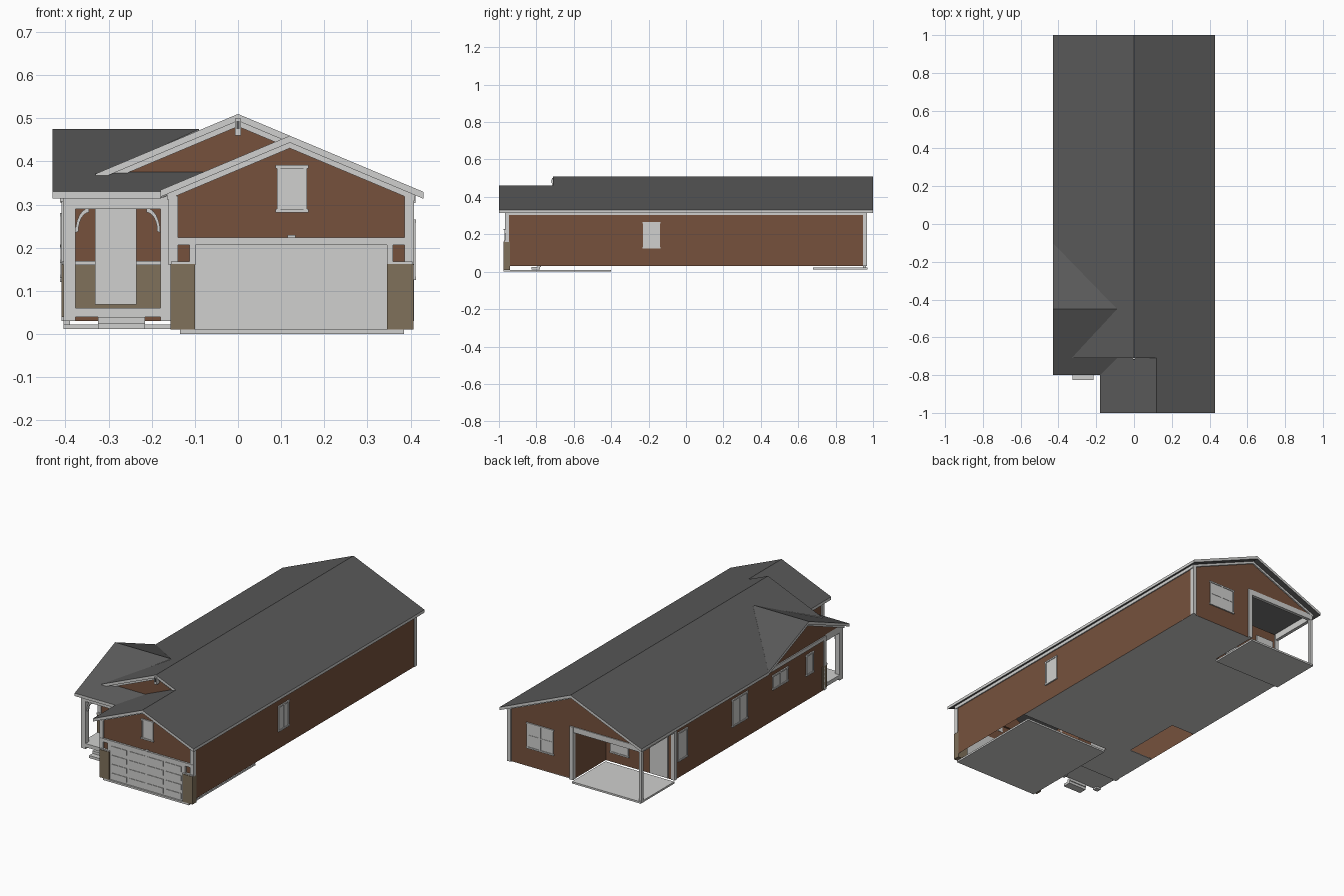
import bpy, bmesh, math
from mathutils import Vector

if "Cube" in bpy.data.objects:
    bpy.data.objects.remove(bpy.data.objects["Cube"])


def material(name, col):
    m = bpy.data.materials.new(name)
    m.diffuse_color = (*col, 1)
    m.use_nodes = True
    m.node_tree.nodes["Principled BSDF"].inputs["Base Color"].default_value = m.diffuse_color
    return m


WHITE = material("white trim", (0.63, 0.63, 0.62))
BROWN = material("brown siding", (0.181, 0.083, 0.046))
STONE = material("tan stone", (0.216, 0.165, 0.105))
ROOF = material("grey shingle", (0.1, 0.1, 0.1))


def finish(name, bm, *mats):
    bmesh.ops.recalc_face_normals(bm, faces=bm.faces[:])
    me = bpy.data.meshes.new(name)
    bm.to_mesh(me)
    bm.free()
    for m in mats:
        me.materials.append(m)
    ob = bpy.data.objects.new(name, me)
    bpy.context.collection.objects.link(ob)
    return ob


def add_prism(bm, pts, vec):
    a = [bm.verts.new(p) for p in pts]
    b = [bm.verts.new(Vector(p) + Vector(vec)) for p in pts]
    bm.faces.new(a)
    bm.faces.new(b[::-1])
    n = len(a)
    for i in range(n):
        bm.faces.new((a[i], b[i], b[(i + 1) % n], a[(i + 1) % n]))


def prism(name, pts, vec, mat):
    bm = bmesh.new()
    add_prism(bm, pts, vec)
    return finish(name, bm, mat)


def boxes(name, mat, *specs):
    """Each spec is x0, x1, y0, y1, z0, z1."""
    bm = bmesh.new()
    for x0, x1, y0, y1, z0, z1 in specs:
        add_prism(bm, [(x0, y0, z0), (x1, y0, z0), (x1, y1, z0), (x0, y1, z0)], (0, 0, z1 - z0))
    return finish(name, bm, mat)


def on_wall(axis, pos, out, a0, a1, z0, z1, d):
    """Box of depth d standing out from a wall plane."""
    lo, hi = sorted((pos - out * 0.002, pos + out * d))
    return (lo, hi, a0, a1, z0, z1) if axis == 'x' else (a0, a1, lo, hi, z0, z1)


def window(name, axis, pos, out, a0, a1, z0, z1, mullions=1, bar=False):
    w, s = 0.008, []
    s.append(on_wall(axis, pos, out, a0, a1, z0, z1, 0.003))
    for e in [a0 + (a1 - a0) * k / (mullions + 1) for k in range(mullions + 2)]:
        e = min(max(e, a0 + w / 2), a1 - w / 2)
        s.append(on_wall(axis, pos, out, e - w / 2, e + w / 2, z0, z1, 0.006))
    for z in (z0, z1 - w):
        s.append(on_wall(axis, pos, out, a0 - 0.003, a1 + 0.003, z, z + w, 0.007))
    if bar:
        zm = (z0 + z1) / 2
        s.append(on_wall(axis, pos, out, a0, a1, zm - 0.003, zm + 0.003, 0.005))
    boxes(name, WHITE, *s)


# ---- Roof planes: outlines in plan, lifted onto their slopes
S = 0.42
T = 0.016
main_z = lambda x, y: 0.51 - S * abs(x)
cross_z = lambda x, y: 0.475 - 0.414 * abs(y + 0.45)
garage_z = lambda x, y: 0.4596 - S * abs(x - 0.12)


def roof(name, outline, zf):
    bm = bmesh.new()
    add_prism(bm, [(x, y, zf(x, y)) for x, y in outline], (0, 0, -T))
    ob = finish(name, bm, ROOF, WHITE)
    for p in ob.data.polygons:
        p.material_index = 1 if abs(p.normal.z) < 0.7 else 0


roof("main_roof_right", [(0, -.71), (.12, -.71), (.12, -1), (.43, -1), (.43, 1), (0, 1)], main_z)
roof("main_roof_left", [(0, -.71), (0, 1), (-.43, 1), (-.43, -.1), (-.09, -.45), (-.33, -.71)], main_z)
roof("cross_roof_back", [(-.43, -.1), (-.43, -.45), (-.09, -.45)], cross_z)
roof("cross_roof_front", [(-.43, -.45), (-.43, -.8), (-.18, -.8), (-.05, -.67), (-.29, -.67),
                          (-.09, -.45)], cross_z)
roof("garage_roof_left", [(.12, -1), (-.18, -1), (-.18, -.8), (-.05, -.67), (.12, -.67)], garage_z)

# ---- Outer walls around the footprint
foot = [(.405, -.96), (.405, .96), (.01, .96), (.01, .68), (-.405, .68),
        (-.405, -.63), (-.155, -.63), (-.155, -.96)]
bm = bmesh.new()
lo = [bm.verts.new((x, y, 0.03)) for x, y in foot]
hi = [bm.verts.new((x, y, 0.322)) for x, y in foot]
for i in range(len(foot)):
    j = (i + 1) % len(foot)
    bm.faces.new((lo[i], lo[j], hi[j], hi[i]))
finish("outer_walls", bm, BROWN)

# Gable walls and the trim boards that follow their slopes
C = T + 0.002


def gable(name, pts, vec):
    prism(name, pts, vec, BROWN)


gable("garage_gable", [(-.155, -.96, .318), (.405, -.96, .318), (.12, -.96, .4596 - C)], (0, .01, 0))
gable("front_gable", [(-.30, -.69, .366), (0, -.69, .51 - C), (.12, -.69, .4596 - C), (.12, -.69, .36)],
      (0, .01, 0))
gable("back_gable", [(-.405, .96, .318), (.405, .96, .318), (0, .96, .51 - C)], (0, -.01, 0))
gable("left_gable", [(-.405, -.775, .318), (-.405, -.125, .318), (-.405, -.45, .475 - C)], (.01, 0, 0))


def rake(name, p, q, vec, h=0.014):
    p, q, d = Vector(p), Vector(q), Vector((0, 0, -T + 0.001))
    prism(name, [p + d, q + d, q + d - Vector((0, 0, h)), p + d - Vector((0, 0, h))], vec, WHITE)


for x in (-.165, .41):
    rake("garage_rake_board", (x, -.96, garage_z(x, 0)), (.12, -.96, .4596), (0, -.007, 0))
for x in (-.32, .12):
    rake("front_rake_board", (x, -.69, main_z(x, 0)), (0, -.69, .51), (0, -.007, 0))
for x in (-.41, .41):
    rake("back_rake_board", (x, .96, main_z(x, 0)), (0, .96, .51), (0, .007, 0))
for y in (-.785, -.115):
    rake("left_rake_board", (-.405, y, cross_z(0, y)), (-.405, -.45, .475), (-.007, 0, 0))

# Gable vent
boxes("gable_vent_frame", WHITE, (-.007, .007, -.716, -.69, .46, .5))
boxes("gable_vent", ROOF, (-.004, .004, -.719, -.71, .475, .494))

# ---- Corner boards and eave boards
def corner(x, y, z0=0.03):
    return (x - .011, x + .011, y - .011, y + .011, z0, .32)


boxes("corner_boards", WHITE, corner(.397, -.957, .16), corner(.397, .957), corner(.018, .957),
      corner(-.398, .673), corner(-.398, -.623), corner(-.15, -.957, .16))
boxes("eave_boards", WHITE, (.403, .411, -.96, .96, .304, .324), (-.411, -.403, -.63, .68, .304, .324))

# ---- Floors and slabs
prism("house_floor", [(x, y, .03) for x, y in [
    (.405, -.41), (.405, .96), (.01, .96), (.01, .68), (-.405, .68), (-.405, 0), (-.26, 0),
    (-.26, -.34), (-.405, -.34), (-.405, -.63), (-.155, -.63), (-.155, -.41)]], (0, 0, .004), WHITE)
boxes("garage_slab", WHITE, (-.135, .385, -.975, -.4, 0, .01))
boxes("patio_slab", WHITE, (-.405, .012, .68, .97, .012, .022))
boxes("porch_deck", WHITE, (-.405, -.155, -.78, -.62, .04, .06))
boxes("porch_steps", WHITE, (-.325, -.215, -.825, -.78, .012, .026), (-.325, -.215, -.795, -.775, .026, .04))

# ---- Garage front
boxes("garage_band", WHITE, (-.155, .405, -.97, -.958, .206, .224), (.115, .133, -.975, -.96, .222, .229))
boxes("garage_jambs", WHITE, (-.112, -.098, -.97, -.958, .16, .21), (.345, .359, -.97, -.958, .16, .21),
      (-.155, -.098, -.972, -.958, .16, .168), (.345, .405, -.972, -.958, .16, .168))
boxes("stone_piers", STONE, (-.157, -.1, -.975, -.94, .01, .162), (.345, .407, -.975, -.94, .01, .162))
boxes("garage_door", WHITE, (-.1, .346, -.966, -.956, .01, .207))
panels = []
for r in range(4):
    for c in range(4):
        x, z = -.091 + c * .1105, .02 + r * .049
        panels.append((x, x + .094, -.969, -.965, z, z + .028))
boxes("garage_door_panels", WHITE, *panels)
window("garage_gable_window", 'y', -.96, -1, .09, .16, .282, .392, 0)

# ---- Porch
boxes("porch_posts", WHITE, (-.405, -.377, -.78, -.752, .03, .32), (-.18, -.155, -.78, -.752, .03, .32))
boxes("porch_beams", WHITE, (-.405, -.155, -.78, -.755, .29, .328), (-.405, -.383, -.78, -.63, .29, .328))
boxes("porch_stone", STONE, (-.407, -.157, -.638, -.628, .06, .162), (-.409, -.4, -.638, -.6, .04, .162))
boxes("porch_sill", WHITE, (-.407, -.157, -.642, -.628, .16, .169))
boxes("front_door", WHITE, (-.332, -.235, -.646, -.63, .068, .295))
boxes("front_door_panels", WHITE, (-.318, -.249, -.649, -.645, .085, .16), (-.318, -.249, -.649, -.645, .18, .28))


def brace(name, x, sign):
    """Quarter-round bracket between post and beam."""
    outer, inner = [], []
    for k in range(7):
        a = math.pi / 2 * k / 6
        for lst, r in ((outer, 1), (inner, .78)):
            lst.append((x + sign * .032 * (1 - r * math.cos(a)), -.772, .235 + .057 * r * math.sin(a) + .012 * (1 - r)))
    prism(name, outer + inner[::-1], (0, .012, 0), WHITE)


brace("porch_brace_left", -.377, 1)
brace("porch_brace_right", -.18, -1)

# ---- Back patio
boxes("patio_post", WHITE, (-.405, -.389, .947, .963, .02, .31))
boxes("patio_beams", WHITE, (-.405, .012, .947, .965, .29, .32), (-.407, -.389, .68, .963, .29, .325))
window("patio_window", 'y', .68, 1, -.13, -.02, .08, .26)
boxes("patio_door", WHITE, (-.37, -.26, .678, .688, .034, .27))

# ---- Remaining windows
window("back_window", 'y', .96, 1, .13, .29, .13, .27, 1, True)
window("right_window", 'x', .405, 1, -.23, -.14, .125, .265, 1)
window("left_window_rear", 'x', -.405, -1, .57, .65, .12, .28, 0)
window("left_window_middle", 'x', -.405, -1, .05, .18, .13, .28)
window("left_window_high", 'x', -.405, -1, -.30, -.17, .2, .28)
window("left_window_narrow", 'x', -.405, -1, -.52, -.46, .165, .28, 0)
